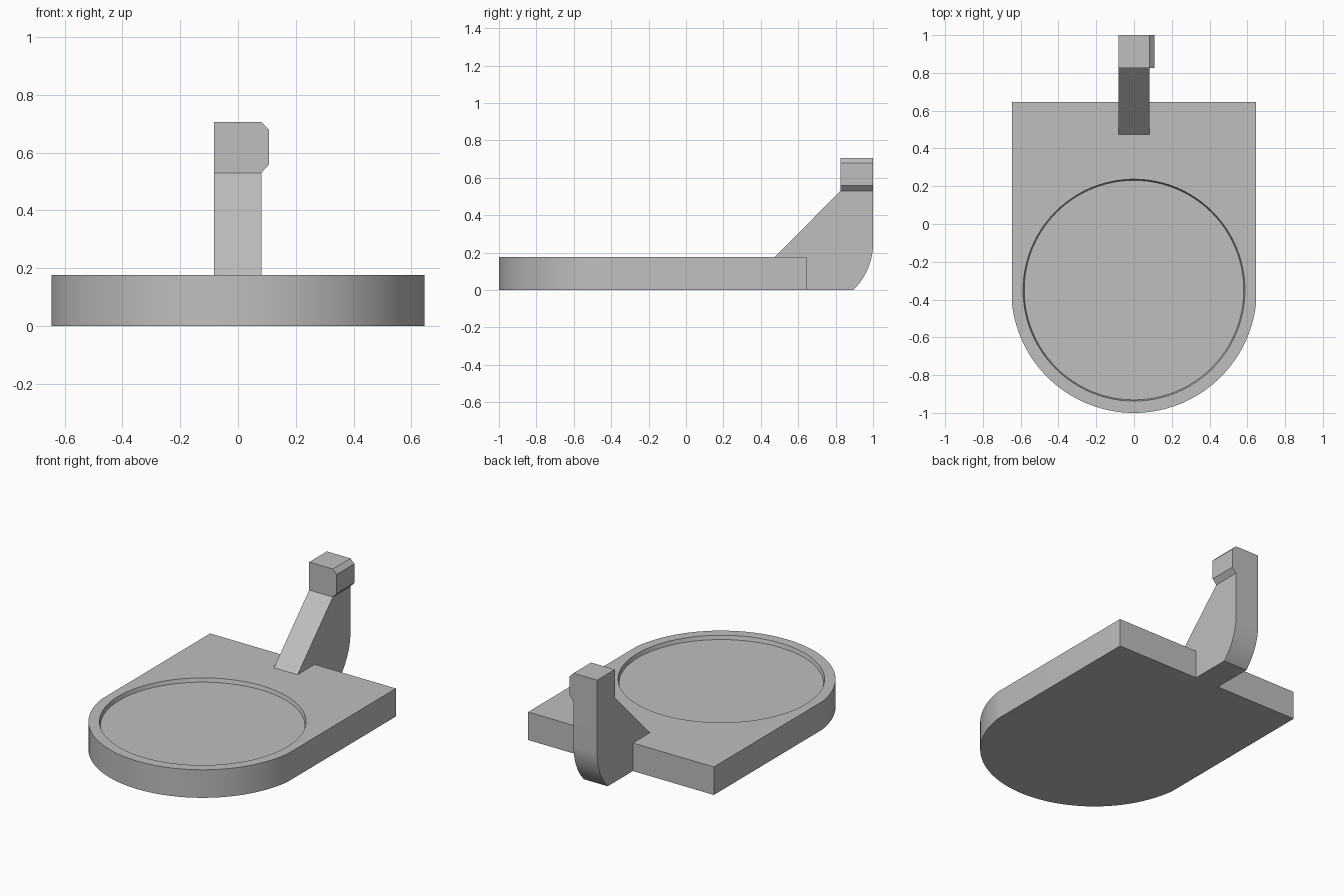
import bpy, bmesh, math
from mathutils import Vector

cube = bpy.data.objects.get("Cube")
if cube:
    bpy.data.objects.remove(cube, do_unlink=True)

grey = bpy.data.materials.new("plain grey")
grey.use_nodes = True
colour = (0.52, 0.52, 0.52, 1)
grey.diffuse_color = colour
grey.node_tree.nodes["Principled BSDF"].inputs["Base Color"].default_value = colour


def prism(name, points, offset):
    """Extrude a planar outline along an offset vector into a solid."""
    bm = bmesh.new()
    face = bm.faces.new([bm.verts.new(p) for p in points])
    moved = bmesh.ops.extrude_face_region(bm, geom=[face])["geom"]
    bmesh.ops.translate(bm, vec=Vector(offset),
                        verts=[v for v in moved if isinstance(v, bmesh.types.BMVert)])
    bmesh.ops.recalc_face_normals(bm, faces=bm.faces)
    mesh = bpy.data.meshes.new(name)
    bm.to_mesh(mesh)
    bm.free()
    mesh.materials.append(grey)
    obj = bpy.data.objects.new(name, mesh)
    bpy.context.collection.objects.link(obj)
    return obj


def arc(cx, cy, radius, start, end, steps):
    angles = [math.radians(start + (end - start) * i / steps) for i in range(steps + 1)]
    return [(cx + radius * math.cos(a), cy + radius * math.sin(a)) for a in angles]


def combine(target, other, operation):
    """Apply a boolean and discard the second solid."""
    mod = target.modifiers.new("combine", "BOOLEAN")
    mod.operation = operation
    mod.solver = "EXACT"
    mod.object = other
    bpy.context.view_layer.objects.active = target
    bpy.ops.object.modifier_apply(modifier=mod.name)
    bpy.data.objects.remove(other, do_unlink=True)


half_width, thickness = 0.645, 0.176
centre_y, round_radius = -0.35, 0.65

# Base plate: square at the back, round at the front
side = math.degrees(math.acos(half_width / round_radius))
outline = arc(0, centre_y, round_radius, 180 + side, 360 - side, 72)
outline += [(half_width, half_width), (-half_width, half_width)]
base = prism("base_plate", [(x, y, 0) for x, y in outline], (0, 0, thickness))

# Shallow round recess with slightly tapered wall
depth, lift = 0.024, 0.02
bpy.ops.mesh.primitive_cone_add(
    vertices=96, radius1=0.581, radius2=0.593, depth=depth + lift,
    location=(0, centre_y, thickness + (lift - depth) / 2))
cutter = bpy.context.object
cutter.name = "recess_cutter"
cutter.hide_render = True
cutter.data.materials.append(grey)
combine(base, cutter, "DIFFERENCE")

# Upright arm: sloped front, straight back, rounded heel
profile = [(0.475, thickness), (0.825, 0.53), (0.825, 0.706), (1, 0.706)]
profile += arc(0.65, 0.25, 0.35, 0, -45.6, 16)
profile += [(0.475, 0)]
arm = prism("upright_arm", [(-0.083, y, z) for y, z in profile], (0.164, 0, 0))

# Chamfered catch on the left side of the arm head
catch_outline = [(-0.083, 0.53), (0.081, 0.53), (0.108, 0.56), (0.108, 0.679),
                 (0.081, 0.706), (-0.083, 0.706)]
catch = prism("catch", [(x, 0.825, z) for x, z in catch_outline], (0, 0.175, 0))

combine(arm, catch, "UNION")
combine(base, arm, "UNION")
base.name = "base_with_arm"

# Smooth the curved walls, keep the edges crisp
bpy.ops.object.select_all(action="DESELECT")
base.select_set(True)
bpy.context.view_layer.objects.active = base
bpy.ops.object.shade_smooth_by_angle(angle=math.radians(25))
